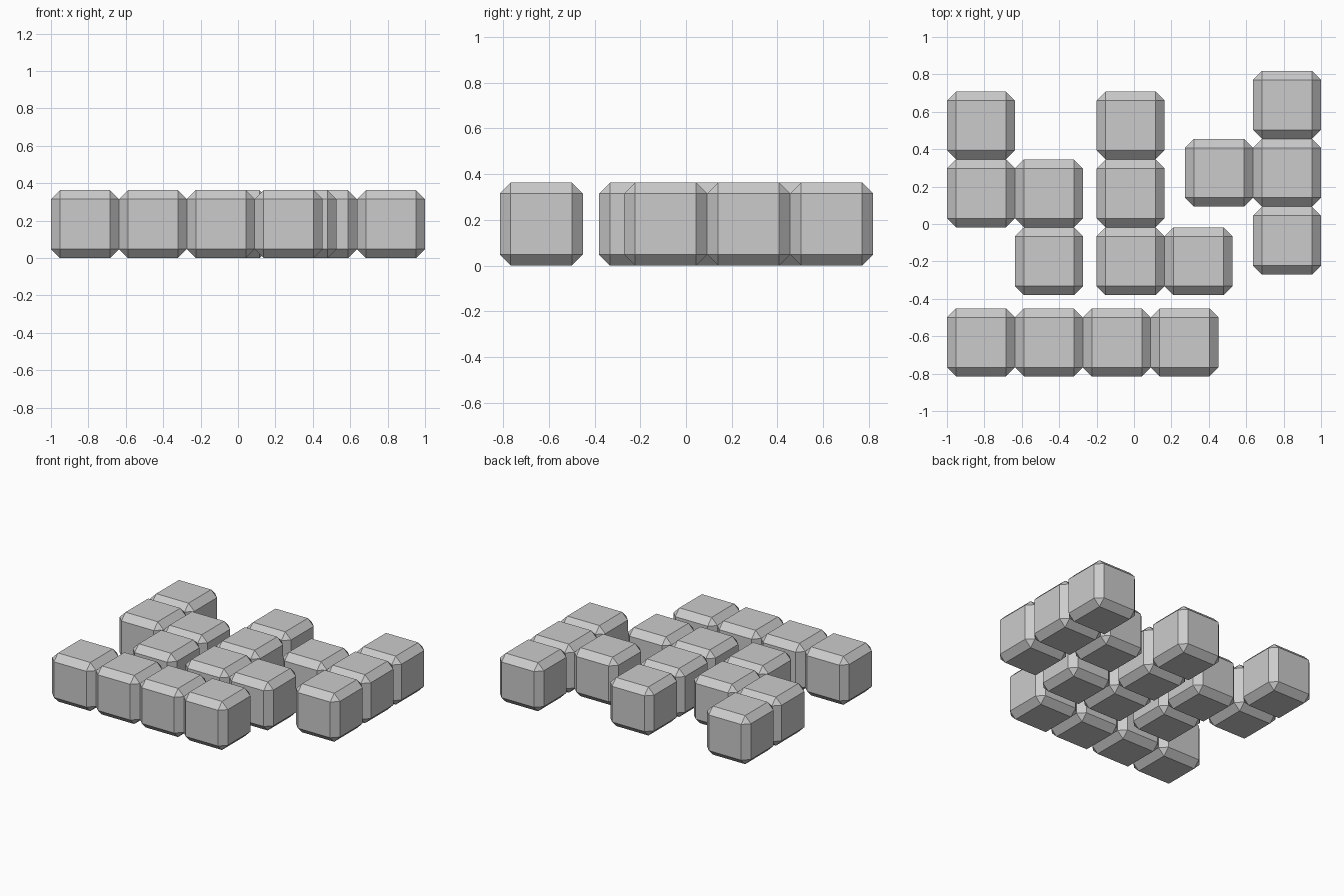
import bpy
import bmesh
from mathutils import Matrix

default_cube = bpy.data.objects.get("Cube")
if default_cube:
    bpy.data.objects.remove(default_cube, do_unlink=True)

SIZE = 0.363
CHAMFER = 0.048

grey = bpy.data.materials.new("light_grey")
grey.use_nodes = True
colour = (0.6, 0.6, 0.6, 1)
grey.diffuse_color = colour
grey.node_tree.nodes["Principled BSDF"].inputs["Base Color"].default_value = colour


def block_piece(name, origin, cells):
    """Chamfered cubes on a grid, counted in cells from the origin cube's centre."""
    bm = bmesh.new()
    for col, row in cells:
        place = (origin[0] + col * SIZE, origin[1] + row * SIZE, SIZE / 2)
        bmesh.ops.create_cube(bm, size=SIZE, matrix=Matrix.Translation(place))
    bmesh.ops.bevel(bm, geom=bm.edges[:], offset=CHAMFER, offset_type='OFFSET',
                    segments=1, profile=0.5, affect='EDGES')
    mesh = bpy.data.meshes.new(name)
    bm.to_mesh(mesh)
    bm.free()
    mesh.materials.append(grey)
    piece = bpy.data.objects.new(name, mesh)
    bpy.context.collection.objects.link(piece)


# Four-cube puzzle pieces
block_piece("straight_piece", (-0.818, -0.633), [(i, 0) for i in range(4)])
block_piece("zigzag_piece", (-0.818, 0.527), [(0, 0), (0, -1), (1, -1), (1, -2)])
block_piece("corner_piece", (-0.018, 0.527), [(0, 0), (0, -1), (0, -2), (1, -2)])
block_piece("tee_piece", (0.818, 0.637), [(0, 0), (0, -1), (0, -2), (-1, -1)])
